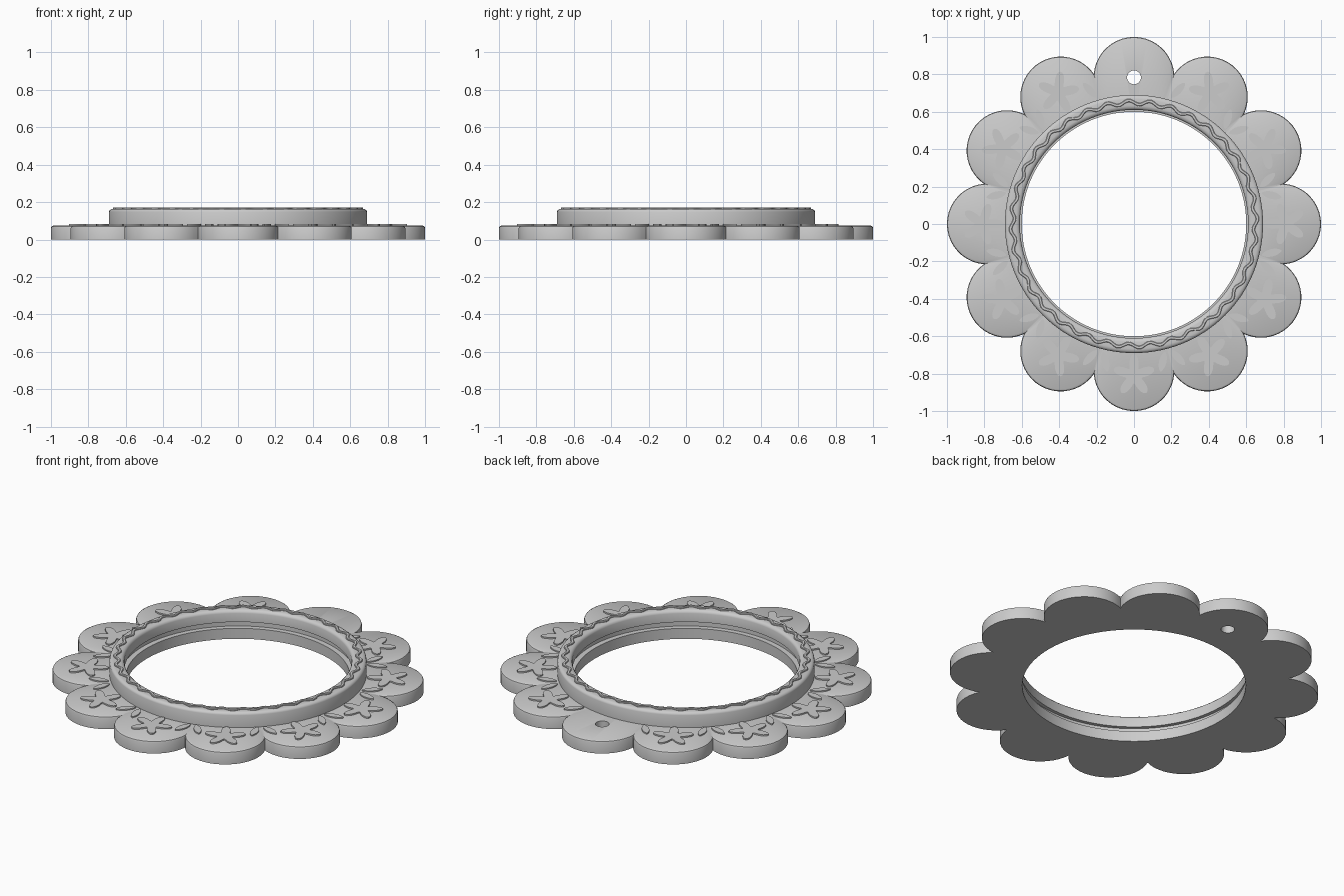
import bpy, bmesh
from math import sin, cos, pi, tau, atan2, sqrt, radians

old = bpy.data.objects.get("Cube")
if old:
    bpy.data.objects.remove(old, do_unlink=True)

PETALS, SEG = 12, 20
PETAL_C, PETAL_R = 0.784, 0.216
HOLE_INDEX = 3          # petal on +y carries the hanging hole
TOP = 0.075

grey = bpy.data.materials.new("plain grey")
grey.use_nodes = True
grey.diffuse_color = (0.6, 0.6, 0.6, 1)
grey.node_tree.nodes["Principled BSDF"].inputs["Base Color"].default_value = (0.6, 0.6, 0.6, 1)


def finish(name, bm):
    bmesh.ops.recalc_face_normals(bm, faces=bm.faces)
    mesh = bpy.data.meshes.new(name)
    bm.to_mesh(mesh)
    bm.free()
    mesh.materials.append(grey)
    ob = bpy.data.objects.new(name, mesh)
    bpy.context.collection.objects.link(ob)
    return ob


def smooth(ob):
    bpy.ops.object.select_all(action='DESELECT')
    ob.select_set(True)
    bpy.context.view_layer.objects.active = ob
    bpy.ops.object.shade_smooth_by_angle(angle=radians(35))


def circle(r, z):
    # starts half a petal back so it lines up with the scalloped outline
    n = PETALS * SEG
    return [(r * cos(a), r * sin(a), z) for a in (tau * i / n - pi / PETALS for i in range(n))]


def scallop(inset, z):
    # twelve arcs meeting on the lines halfway between petals
    r, half = PETAL_R - inset, pi / PETALS
    d = PETAL_C * cos(half) + sqrt(r * r - (PETAL_C * sin(half)) ** 2)
    end = atan2(d * sin(half), d * cos(half) - PETAL_C)
    pts = []
    for k in range(PETALS):
        a = tau * k / PETALS
        for i in range(SEG):
            t = end * (2 * i / SEG - 1)
            x, y = PETAL_C + r * cos(t), r * sin(t)
            pts.append((x * cos(a) - y * sin(a), x * sin(a) + y * cos(a), z))
    return pts


def loft(name, rings):
    # closed tube: the last ring joins the first
    bm = bmesh.new()
    rows = [[bm.verts.new(p) for p in ring] for ring in rings]
    n = len(rows[0])
    for j, row in enumerate(rows):
        nxt = rows[(j + 1) % len(rows)]
        for i in range(n):
            bm.faces.new((row[i], row[(i + 1) % n], nxt[(i + 1) % n], nxt[i]))
    return finish(name, bm)


def add_plate(bm, outline, z0, z1):
    low = [bm.verts.new((x, y, z0)) for x, y in outline]
    high = [bm.verts.new((x, y, z1)) for x, y in outline]
    bm.faces.new(high)
    bm.faces.new(low[::-1])
    for i in range(len(low)):
        k = (i + 1) % len(low)
        bm.faces.new((low[i], low[k], high[k], high[i]))


def place(outline, r, angle, turn):
    # turn an outline, then put it at a polar position
    a = angle + turn
    return [(r * cos(angle) + x * cos(a) - y * sin(a),
             r * sin(angle) + x * sin(a) + y * cos(a)) for x, y in outline]


# scalloped flange with a rounded top edge and a small inner ledge
flange = loft("scalloped_flange", [
    scallop(0, 0), scallop(0, 0.062), scallop(0.003, 0.07), scallop(0.012, TOP),
    circle(0.63, TOP), circle(0.63, 0.062), circle(0.6, 0.062), circle(0.6, 0)])

# hanging hole through the back petal
bm = bmesh.new()
bmesh.ops.create_cone(bm, cap_ends=True, segments=32, radius1=0.037, radius2=0.037, depth=0.4)
bmesh.ops.translate(bm, verts=bm.verts, vec=(0, PETAL_C, 0))
cutter = finish("hole_cutter", bm)
cutter.hide_render = True
cut = flange.modifiers.new("hanging hole", 'BOOLEAN')
cut.operation, cut.solver, cut.object = 'DIFFERENCE', 'EXACT', cutter
bpy.context.view_layer.objects.active = flange
bpy.ops.object.modifier_apply(modifier=cut.name)
bpy.data.objects.remove(cutter, do_unlink=True)
smooth(flange)

# raised rim with rounded edges and a groove under its lip
rim_profile = [(0.69, TOP), (0.69, 0.148), (0.687, 0.156), (0.679, 0.162), (0.668, 0.164),
               (0.632, 0.164), (0.62, 0.161), (0.613, 0.154), (0.61, 0.146),
               (0.61, 0.095), (0.63, 0.095), (0.63, TOP)]
smooth(loft("raised_rim", [circle(r, z) for r, z in rim_profile]))

# wavy ribbon running round the top of the rim
n, waves = 432, 36


def wave(offset, z):
    pts = []
    for i in range(n):
        a = tau * i / n
        r = 0.65 + offset + 0.011 * sin(waves * a)
        pts.append((r * cos(a), r * sin(a), z))
    return pts


smooth(loft("wavy_ribbon", [wave(0.009, 0.16), wave(0.009, 0.168), wave(0.006, 0.171),
                            wave(-0.006, 0.171), wave(-0.009, 0.168), wave(-0.009, 0.16)]))

# five-lobed flowers, each flanked by two leaves, on every petal but the holed one
blossom = []
for i in range(60):
    t = tau * i / 60
    r = 0.078 + 0.036 * cos(5 * t)
    blossom.append((r * cos(t), r * sin(t)))
leaf = [(-0.055 * cos(t), 0.02 * sin(t) * abs(sin(t)) ** 0.5)
        for t in (tau * i / 20 for i in range(20))]
flowers, leaves = bmesh.new(), bmesh.new()
for k in range(PETALS):
    if k == HOLE_INDEX:
        continue
    a = tau * k / PETALS
    add_plate(flowers, place(blossom, 0.81, a, pi), TOP - 0.005, TOP + 0.008)
    for side in (-1, 1):
        add_plate(leaves, place(leaf, 0.752, a + side * radians(11.8), -side * radians(25)),
                  TOP - 0.005, TOP + 0.007)
smooth(finish("relief_flowers", flowers))
smooth(finish("relief_leaves", leaves))
